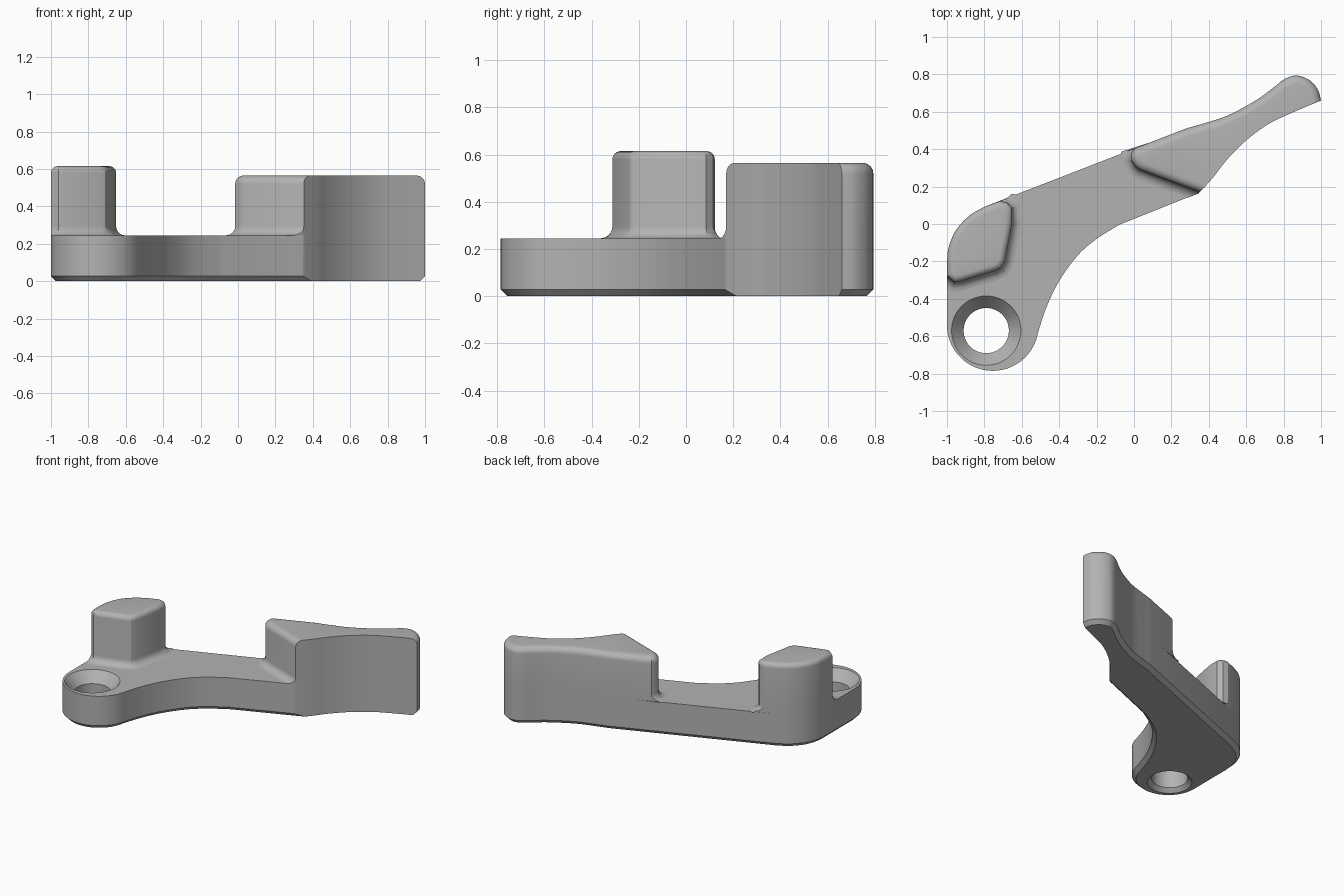
import bpy, bmesh, math
from mathutils import Vector

if "Cube" in bpy.data.objects:
    bpy.data.objects.remove(bpy.data.objects["Cube"])

grey = bpy.data.materials.new("plain grey")
grey.use_nodes = True
grey.diffuse_color = (0.45, 0.45, 0.45, 1)
grey.node_tree.nodes["Principled BSDF"].inputs["Base Color"].default_value = grey.diffuse_color

PLATE_TOP = 0.245


def spline(pts, steps=5):
    """Smooth curve through the points."""
    p = [Vector(q) for q in pts]
    p = [2 * p[0] - p[1]] + p + [2 * p[-1] - p[-2]]
    out = []
    for a, b, c, d in zip(p, p[1:], p[2:], p[3:]):
        for k in range(steps):
            t = k / steps
            out.append(0.5 * (2 * b + (c - a) * t + (2 * a - 5 * b + 4 * c - d) * t * t
                              + (3 * b - a - 3 * c + d) * t ** 3))
    return out + [p[-2]]


def arc(cx, cy, r, start, end, n):
    angles = [math.radians(start + (end - start) * i / n) for i in range(n + 1)]
    return [Vector((cx + r * math.cos(a), cy + r * math.sin(a))) for a in angles]


def offset(outline, dists):
    """Move every edge of a closed outline outward by its own distance."""
    n = len(outline)
    normals = []
    for i in range(n):
        e = (outline[(i + 1) % n] - outline[i]).normalized()
        normals.append(Vector((e.y, -e.x)))
    out = []
    for i in range(n):
        a, b, da, db = normals[i - 1], normals[i], dists[i - 1], dists[i]
        cross = a.x * b.y - a.y * b.x
        if abs(cross) < 0.01:
            move = (a + b).normalized() * (da + db) / 2
        else:
            move = Vector((da * b.y - db * a.y, db * a.x - da * b.x)) / cross
        out.append(outline[i] + move)
    return out


def loft(name, outline, rings, free=None):
    """Stack offset copies of an outline; only the first free edges flare out."""
    outline = [Vector(p) for p in outline]
    n = len(outline)
    free = n if free is None else free
    bm = bmesh.new()
    layers = []
    for z, d in rings:
        dists = [d if d < 0 or i < free else 0 for i in range(n)]
        layers.append([bm.verts.new((p.x, p.y, z)) for p in offset(outline, dists)])
    for low, high in zip(layers, layers[1:]):
        for i in range(n):
            j = (i + 1) % n
            bm.faces.new((low[i], low[j], high[j], high[i]))
    bm.faces.new(layers[0][::-1])
    bm.faces.new(layers[-1])
    mesh = bpy.data.meshes.new(name)
    bm.to_mesh(mesh)
    bm.free()
    mesh.materials.append(grey)
    obj = bpy.data.objects.new(name, mesh)
    bpy.context.collection.objects.link(obj)
    return obj


def raised_rings(top, flare, round_r, steps=6):
    """Hollow fillet at the foot and a rounded edge at the top."""
    angles = [math.pi / 2 * i / steps for i in range(steps + 1)]
    foot = [(PLATE_TOP + flare * (1 - math.cos(a)), flare * (1 - math.sin(a))) for a in angles]
    crown = [(top - round_r + round_r * math.sin(a), -round_r * (1 - math.cos(a))) for a in angles]
    return foot + crown


def finish(obj, cutters=()):
    bpy.ops.object.select_all(action='DESELECT')
    obj.select_set(True)
    bpy.context.view_layer.objects.active = obj
    for c in cutters:
        mod = obj.modifiers.new("cut", 'BOOLEAN')
        mod.operation, mod.solver, mod.object = 'DIFFERENCE', 'EXACT', c
        bpy.ops.object.modifier_apply(modifier=mod.name)
    bpy.ops.object.shade_smooth_by_angle(angle=math.radians(30))


# Shared stretches of the outer wall
lever_back = [Vector((1.0, 0.5))] + spline(
    [(1.0, 0.66), (0.985, 0.715), (0.95, 0.76), (0.905, 0.786), (0.855, 0.793), (0.8, 0.772),
     (0.75, 0.733), (0.65, 0.66), (0.5, 0.58), (0.38, 0.54), (0.28, 0.511)])
heel_corner = spline([(-0.8, 0.092), (-0.88, 0.045), (-0.95, -0.03), (-0.99, -0.12), (-1, -0.2)])

# Base plate with a chamfered underside
boss = arc(-0.755, -0.54, 0.245, 180, 350, 32)
inner_curve = spline([boss[-1], (-0.47, -0.45), (-0.4, -0.305), (-0.3, -0.167),
                      (-0.2, -0.08), (-0.08, -0.005)])
plate = loft("base_plate",
             boss[:-1] + inner_curve + [(0.345, 0.165), (0.6, 0.267)] + lever_back + heel_corner,
             [(0, -0.028), (0.028, 0), (PLATE_TOP, 0)])

# Thumb lever rising from the plate
stop_end = [(0, 0.403), (-0.015, 0.375), (-0.015, 0.34), (0.01, 0.305), (0.03, 0.29)]
lever = loft("thumb_lever", stop_end + [(0.5, 0.115)] + lever_back,
             raised_rings(0.565, 0.05, 0.045), len(stop_end))

# Post on the heel
post_inside = [(-1, -0.28), (-0.96, -0.312), (-0.92, -0.305), (-0.74, -0.25), (-0.71, -0.235),
               (-0.69, -0.2), (-0.652, 0), (-0.652, 0.085), (-0.68, 0.115)]
post = loft("stop_post", post_inside + [(-0.72, 0.122)] + heel_corner,
            raised_rings(0.615, 0.05, 0.035), len(post_inside))

# Cutters: hollow front of the lever, and countersunk screw hole
hollow = spline([(0.345, 0.163), (0.42, 0.245), (0.5, 0.347), (0.6, 0.447), (0.72, 0.535),
                 (0.85, 0.597), (1.0, 0.66)])
front_cutter = loft("front_cutter",
                    ([(-0.08, -0.008)] + hollow + [(1.2, 0.74), (1.2, -0.3), (-0.08, -0.3)])[::-1],
                    [(-0.1, 0), (0.8, 0)])
hole_cutter = loft("hole_cutter", arc(-0.79, -0.57, 0.121, 0, 360, 48)[:-1],
                   [(-0.01, 0.038), (0.028, 0), (0.17, 0), (PLATE_TOP + 0.01, 0.073)])

finish(plate, (front_cutter, hole_cutter))
finish(lever, (front_cutter,))
finish(post)
for c in (front_cutter, hole_cutter):
    bpy.data.objects.remove(c)
